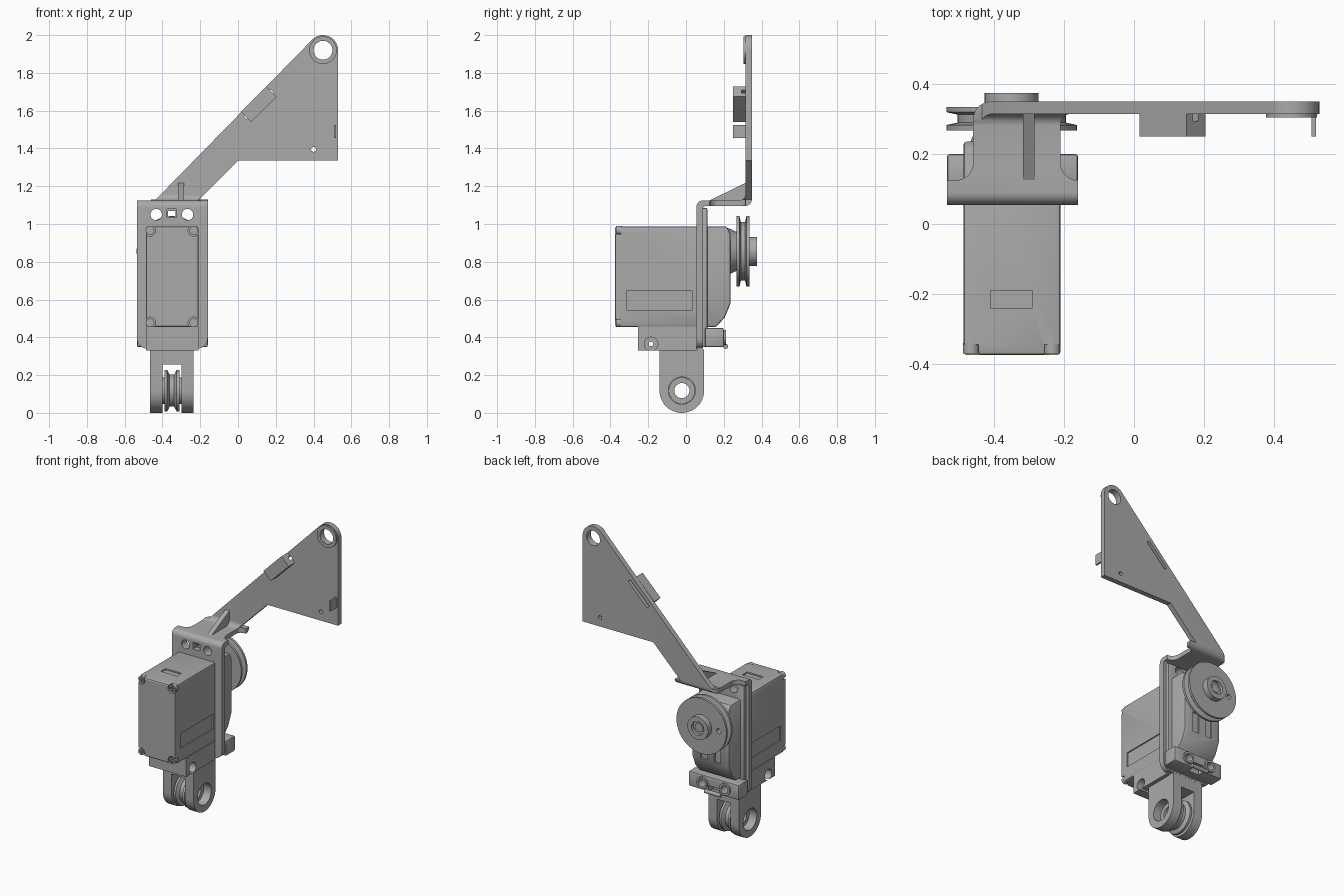
import bpy, bmesh, math
from mathutils import Vector

if "Cube" in bpy.data.objects:
    bpy.data.objects.remove(bpy.data.objects["Cube"])

grey = bpy.data.materials.new("plain grey")
grey.use_nodes = True
grey.diffuse_color = (0.4, 0.4, 0.4, 1)
grey.node_tree.nodes["Principled BSDF"].inputs["Base Color"].default_value = (0.4, 0.4, 0.4, 1)
parts = []


def arc(u, v, r, start, end, n=8):
    steps = [math.radians(start + (end - start) * i / n) for i in range(n + 1)]
    return [(u + r * math.cos(a), v + r * math.sin(a)) for a in steps]


def place(axis, u, v, w):
    return {"x": (w, u, v), "y": (u, w, v), "z": (u, v, w)}[axis]


def finish(name, bm):
    bmesh.ops.recalc_face_normals(bm, faces=bm.faces)
    mesh = bpy.data.meshes.new(name)
    bm.to_mesh(mesh)
    bm.free()
    mesh.materials.append(grey)
    ob = bpy.data.objects.new(name, mesh)
    bpy.context.collection.objects.link(ob)
    parts.append(ob)
    return ob


def bake(ob):
    graph = bpy.context.evaluated_depsgraph_get()
    mesh = bpy.data.meshes.new_from_object(ob.evaluated_get(graph))
    ob.modifiers.clear()
    ob.data = mesh


def prism(name, axis, outline, a, b, bevel=0):
    bm = bmesh.new()
    face = bm.faces.new([bm.verts.new(place(axis, u, v, a)) for u, v in outline])
    new = bmesh.ops.extrude_face_region(bm, geom=[face])["geom"]
    shift = Vector(place(axis, 0, 0, b - a))
    bmesh.ops.translate(bm, vec=shift, verts=[g for g in new if isinstance(g, bmesh.types.BMVert)])
    ob = finish(name, bm)
    if bevel:
        mod = ob.modifiers.new("edges", "BEVEL")
        mod.width, mod.segments = bevel, 2
        bake(ob)
    return ob


def box(name, x, y, z, bevel=0):
    return prism(name, "z", [(x[0], y[0]), (x[1], y[0]), (x[1], y[1]), (x[0], y[1])], *z, bevel)


def disc(name, axis, u, v, r, a, b):
    return prism(name, axis, arc(u, v, r, 0, 360, 40)[:-1], a, b)


def lathe(name, axis, u, v, profile, n=48):
    # closed (radius, height) profile spun into a ring
    bm = bmesh.new()
    rings = []
    for i in range(n):
        a = math.tau * i / n
        rings.append([bm.verts.new(place(axis, u + r * math.cos(a), v + r * math.sin(a), h))
                      for r, h in profile])
    for i in range(n):
        p, q = rings[i], rings[(i + 1) % n]
        for j in range(len(profile)):
            k = (j + 1) % len(profile)
            bm.faces.new((p[j], p[k], q[k], q[j]))
    return finish(name, bm)


def boolean(ob, *tools, operation="DIFFERENCE"):
    for tool in tools:
        mod = ob.modifiers.new("cut", "BOOLEAN")
        mod.operation, mod.solver, mod.object = operation, "EXACT", tool
        bake(ob)
        parts.remove(tool)
        bpy.data.objects.remove(tool)


MID = -0.35     # centre line of the servo
AXLE = 0.855    # height of the output shaft

# Bent sheet bracket: side profile trimmed by its front and top outlines
side = ([(0.055, 0.34)] + arc(0.09, 1.09, 0.035, 180, 90) + arc(0.28, 1.16, 0.035, -90, 0)
        + [(0.315, 2), (0.35, 2)] + arc(0.31, 1.135, 0.04, 0, -90)
        + arc(0.105, 1.08, 0.015, 90, 180) + [(0.09, 0.34)])
front = (arc(-0.48, 0.395, 0.055, 180, 270) + arc(-0.215, 0.395, 0.055, 270, 360)
         + [(-0.16, 1.13), (-0.205, 1.13), (0, 1.335), (0.53, 1.335)]
         + arc(0.45, 1.92, 0.08, 0, 135, 16) + [(-0.435, 1.13), (-0.535, 1.13)])
top = ([(-0.535, 0), (-0.16, 0), (-0.16, 0.125)] + arc(-0.16, 0.175, 0.05, 270, 180)
       + arc(-0.18, 0.285, 0.03, 180, 90) + [(0.6, 0.315), (0.6, 0.4), (-0.41, 0.4)]
       + arc(-0.41, 0.3, 0.05, 90, 180) + arc(-0.51, 0.175, 0.05, 0, -90) + [(-0.535, 0.125)])
bracket = prism("bent_bracket", "x", side, -0.6, 0.6)
boolean(bracket, prism("trim", "y", front, -0.1, 0.5), prism("trim", "z", top, 0.2, 2.1),
        operation="INTERSECT")


def diagonal(along, across):
    # rectangle lying along the sloping arm edge
    c, d = Vector((0.11, 1.634)), Vector((1, 1)).normalized()
    e = Vector((1, -1)).normalized()
    return [tuple(c + d * s * along / 2 + e * t * across / 2)
            for s, t in ((-1, -1), (1, -1), (1, 1), (-1, 1))]


boolean(bracket,
        disc("hole", "y", 0.45, 1.92, 0.05, 0.2, 0.5),
        disc("hole", "y", 0.40, 1.395, 0.013, 0.2, 0.5),
        prism("slot", "y", diagonal(0.2, 0.022), 0.3, 0.4),
        disc("hole", "y", MID - 0.083, 1.05, 0.03, 0, 0.2),
        disc("hole", "y", MID + 0.083, 1.05, 0.03, 0, 0.2),
        box("slot", (MID - 0.025, MID + 0.025), (0, 0.2), (1.035, 1.08)))

# Arm details
lathe("arm_eye_collar", "y", 0.45, 1.92, [(0.05, 0.305), (0.073, 0.305), (0.073, 0.318), (0.05, 0.318)])
tab = prism("edge_tab", "y", diagonal(0.19, 0.077), 0.25, 0.317)
boolean(tab, prism("slot", "y", diagonal(0.3, 0.022), 0.295, 0.33))
box("stop_tab", (0.508, 0.52), (0.25, 0.317), (1.455, 1.525))
prism("shelf_rib", "x", [(0.115, 1.12), (0.32, 1.12), (0.32, 1.22)], -0.317, -0.285)

# Servo case with shallow panels, corner seats and rear grooves
case = prism("servo_case", "x", [(-0.375, 0.455), (0.16, 0.455), (0.205, 0.505), (0.236, 0.58),
             (0.236, 0.95), (0.215, 0.987), (-0.375, 0.987)], -0.488, -0.21, 0.01)
boolean(case, box("panel", (-0.41, -0.29), (-0.24, -0.19), (0.978, 1.1)),
        box("panel", (-0.6, -0.48), (-0.315, 0.035), (0.545, 0.645)),
        box("panel", (-0.218, -0.1), (-0.315, 0.035), (0.545, 0.645)))
for s in (-1, 1):
    boolean(case, box("groove", (MID + s * 0.05 - 0.025, MID + s * 0.05 + 0.025), (0.222, 0.3), (0.58, 0.72)))
    for z in (0.477, 0.966):
        x = MID + s * 0.116
        boolean(case, disc("seat", "y", x, z, 0.03, -0.4, -0.345))
        screw = disc("case_screw", "y", x, z, 0.023, -0.37, -0.34)
        boolean(screw, box("slot", (x - 0.015, x + 0.015), (-0.4, -0.363), (z - 0.004, z + 0.004)),
                box("slot", (x - 0.004, x + 0.004), (-0.4, -0.363), (z - 0.015, z + 0.015)))

# Servo mounting flange
flange = box("servo_flange", (-0.515, -0.18), (0.088, 0.113), (0.35, 1.085), 0.006)
for s in (-1, 1):
    boolean(flange, disc("hole", "y", MID + s * 0.083, 1.05, 0.03, 0, 0.2))
boolean(flange, box("slot", (MID - 0.02, MID + 0.02), (0, 0.2), (1.04, 1.07)))

# Output boss and grooved pulley
lathe("output_boss", "y", MID, AXLE, [(0.03, 0.22), (0.125, 0.22), (0.1, 0.275), (0.03, 0.275)])
pulley = lathe("output_pulley", "y", MID, AXLE, [
    (0.02, 0.268), (0.187, 0.268), (0.187, 0.283), (0.155, 0.29), (0.155, 0.313), (0.187, 0.32),
    (0.187, 0.335), (0.077, 0.335), (0.077, 0.375), (0.046, 0.375), (0.046, 0.355), (0.02, 0.355)])
boolean(pulley, disc("hole", "y", MID - 0.13, AXLE, 0.017, 0.2, 0.4))
disc("shaft_screw", "y", MID, AXLE, 0.03, 0.26, 0.362)

# Lower mount: block under the case, rear clamp and its screws
block = box("mount_block", (-0.488, -0.21), (-0.255, 0.06), (0.33, 0.458))
boolean(block, disc("hole", "x", -0.185, 0.365, 0.036, -0.6, -0.42),
        disc("hole", "x", -0.185, 0.365, 0.036, -0.28, 0),
        disc("hole", "x", -0.185, 0.365, 0.012, -0.6, 0))
clamp = box("rear_clamp", (-0.535, -0.16), (0.1, 0.2), (0.348, 0.45), 0.008)
boolean(clamp, box("notch", (MID - 0.04, MID + 0.04), (0.15, 0.3), (0.2, 0.39)))
for s in (-1, 1):
    x = MID + s * 0.085
    boolean(clamp, disc("hole", "y", x, 0.4, 0.026, 0.14, 0.3))
    lathe("clamp_ring", "y", x, 0.4, [(0.026, 0.18), (0.04, 0.18), (0.04, 0.212), (0.026, 0.212)], 24)
disc("clamp_hook", "x", 0.21, 0.352, 0.013, MID - 0.06, MID + 0.06)

# Forked foot with a small pulley between its cheeks
CY, CZ, R = -0.022, 0.118, 0.118
foot = prism("forked_foot", "x", arc(CY, CZ, R, 180, 360, 24) + [(CY + R, 0.335), (CY - R, 0.335)],
             -0.465, -0.235)
boolean(foot, box("slot", (-0.4, -0.3), (-0.3, 0.3), (-0.1, 0.255)),
        disc("bore", "x", CY, CZ, 0.072, -0.6, 0))
lathe("foot_pulley", "x", CY, CZ, [
    (0.04, -0.41), (0.07, -0.41), (0.07, -0.39), (0.11, -0.39), (0.11, -0.375), (0.085, -0.362),
    (0.085, -0.338), (0.11, -0.325), (0.11, -0.31), (0.07, -0.31), (0.07, -0.29), (0.04, -0.29)])

# Smooth shading with sharp edges kept
bpy.ops.object.select_all(action="DESELECT")
for ob in parts:
    ob.select_set(True)
bpy.context.view_layer.objects.active = bracket
bpy.ops.object.shade_smooth_by_angle(angle=math.radians(30))
